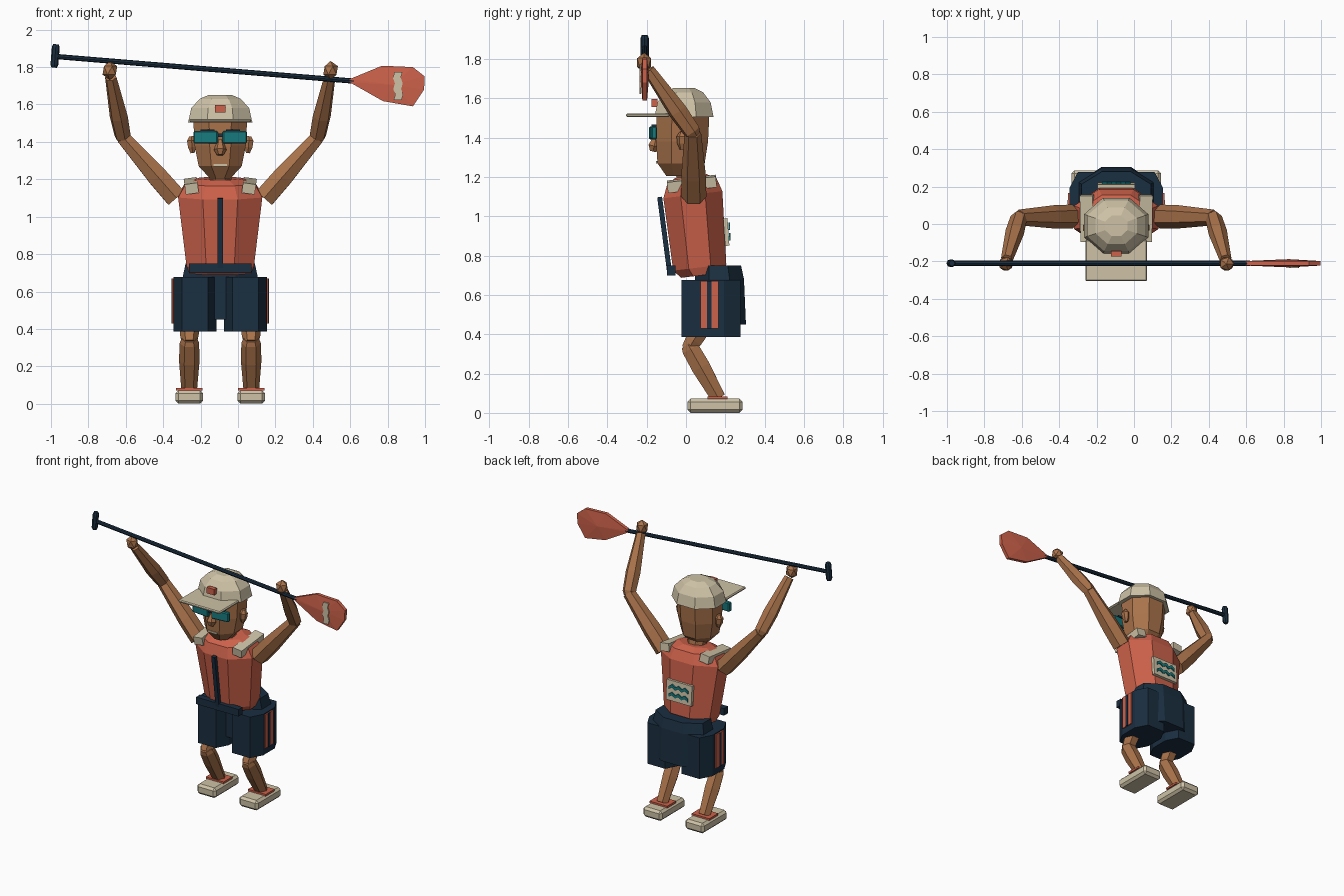
import bpy, bmesh, math
from mathutils import Vector, Matrix

cube = bpy.data.objects.get("Cube")
if cube:
    bpy.data.objects.remove(cube)

CX = -0.095  # body centre line


def material(name, rgb):
    m = bpy.data.materials.new(name)
    m.use_nodes = True
    col = tuple((c / 255) ** 2.2 for c in rgb) + (1.0,)
    m.diffuse_color = col
    m.node_tree.nodes["Principled BSDF"].inputs["Base Color"].default_value = col
    return m


SKIN = material("skin brown", (168, 114, 76))
RED = material("coral red", (204, 98, 76))
NAVY = material("navy", (32, 50, 66))
BEIGE = material("beige", (205, 193, 165))
TEAL = material("teal", (30, 122, 126))


def finish(name, bm, mat):
    bmesh.ops.recalc_face_normals(bm, faces=bm.faces)
    me = bpy.data.meshes.new(name)
    bm.to_mesh(me)
    bm.free()
    me.materials.append(mat)
    ob = bpy.data.objects.new(name, me)
    bpy.context.scene.collection.objects.link(ob)
    return ob


def box(name, mat, centre, size, rx=0, ry=0, rz=0, bevel=0):
    bm = bmesh.new()
    bmesh.ops.create_cube(bm, size=1, matrix=Matrix.Diagonal((*size, 1)))
    ob = finish(name, bm, mat)
    ob.location = centre
    ob.rotation_euler = (math.radians(rx), math.radians(ry), math.radians(rz))
    if bevel:
        b = ob.modifiers.new("Bevel", "BEVEL")
        b.width, b.segments = bevel, 1
    return ob


def skin_rings(name, mat, rings):
    """Bridge equal-length point rings and cap both ends."""
    bm = bmesh.new()
    loops = [[bm.verts.new(p) for p in ring] for ring in rings]
    n = len(loops[0])
    for a, b in zip(loops, loops[1:]):
        for i in range(n):
            j = (i + 1) % n
            bm.faces.new((a[i], a[j], b[j], b[i]))
    bm.faces.new(loops[0])
    bm.faces.new(loops[-1])
    return finish(name, bm, mat)


def loft(name, mat, rings, n=8, cx=CX, tilt=0.0):
    """Stack of flat-fronted rings: (z, centre y, radius x, radius y)."""
    out = []
    k = 1 / math.cos(math.pi / n)
    for z, cy, rx, ry in rings:
        ring = []
        for i in range(n):
            a = 2 * math.pi * (i + 0.5) / n
            dy = k * ry * math.sin(a)
            ring.append((cx + k * rx * math.cos(a), cy + dy, z + tilt * dy))
        out.append(ring)
    return skin_rings(name, mat, out)


def limb(name, mat, a, b, profile, n=6):
    """Tapered bar from a to b; profile holds (fraction, radius)."""
    a, b = Vector(a), Vector(b)
    q = (b - a).to_track_quat("Z", "Y")
    rings = []
    for t, r in profile:
        c = a.lerp(b, t)
        rings.append([c + q @ Vector((r * math.cos(2 * math.pi * i / n),
                                      r * math.sin(2 * math.pi * i / n), 0)) for i in range(n)])
    return skin_rings(name, mat, rings)


def wave(name, mat, start, step, swing, count, width, depth):
    """Thin zigzag ribbon in the xz plane."""
    start, step, swing = Vector(start), Vector(step), Vector(swing)
    side = swing.normalized() * width / 2
    d = Vector((0, depth / 2, 0))
    rings = []
    for i in range(count):
        c = start + step * i + swing * (1 if i % 2 else -1)
        rings.append([c - side - d, c + side - d, c + side + d, c - side + d])
    return skin_rings(name, mat, rings)


# Torso, neck and hips
loft("vest", RED, [(0.70, 0.08, 0.165, 0.105), (0.74, 0.07, 0.18, 0.135),
                   (1.11, 0.035, 0.225, 0.15), (1.18, 0.03, 0.185, 0.125),
                   (1.205, 0.025, 0.11, 0.08)], tilt=0.12)
loft("neck", SKIN, [(1.15, 0.02, 0.06, 0.06), (1.26, 0.0, 0.06, 0.06)])
loft("shorts_hips", NAVY, [(0.45, 0.175, 0.19, 0.13), (0.68, 0.17, 0.2, 0.125),
                           (0.75, 0.165, 0.185, 0.115)])
box("zip", NAVY, (CX, -0.108, 0.9), (0.027, 0.025, 0.4), rx=7.5)
box("belt", NAVY, (CX, -0.075, 0.725), (0.335, 0.045, 0.05))

# Back patch with waves
box("back_patch", BEIGE, (CX, 0.205, 0.92), (0.2, 0.022, 0.14), rx=4)
for k, z in enumerate((0.95, 0.895)):
    wave("patch_wave", TEAL, (CX - 0.075, 0.219 + k * 0.003, z), (0.025, 0, 0),
         (0, 0, 0.008), 7, 0.022, 0.008)

# Head and face
loft("head", SKIN, [(1.205, -0.035, 0.055, 0.065), (1.27, -0.025, 0.115, 0.12),
                    (1.38, -0.02, 0.137, 0.132), (1.54, -0.015, 0.145, 0.135)])
limb("nose", SKIN, (CX, -0.15, 1.41), (CX, -0.168, 1.33),
     [(0, 0.014), (0.65, 0.034), (1, 0.018)])
box("mouth", BEIGE, (CX, -0.146, 1.275), (0.07, 0.012, 0.012))
box("glasses_bridge", NAVY, (CX, -0.17, 1.435), (0.06, 0.02, 0.018))

# Cap
loft("cap_dome", BEIGE, [(1.505, -0.01, 0.172, 0.15), (1.52, -0.01, 0.168, 0.147),
                         (1.58, -0.01, 0.155, 0.135), (1.63, -0.01, 0.11, 0.098),
                         (1.652, -0.01, 0.06, 0.055)])
box("cap_brim", BEIGE, (CX, -0.195, 1.514), (0.33, 0.22, 0.018), bevel=0.006)
box("cap_badge", RED, (CX, -0.16, 1.577), (0.058, 0.03, 0.042))

for s, side in ((-1, "right"), (1, "left")):
    def at(x, y, z):
        return (CX + s * x, y, z)

    # Face sides
    ear = limb(side + "_ear", SKIN, at(0.148, -0.02, 1.34), at(0.155, -0.02, 1.43),
               [(0, 0.012), (0.35, 0.025), (0.75, 0.028), (1, 0.012)])
    box(side + "_lens", TEAL, at(0.077, -0.168, 1.425), (0.13, 0.03, 0.066), rz=s * 5, bevel=0.006)
    box(side + "_lens_frame", NAVY, at(0.068, -0.162, 1.46), (0.075, 0.026, 0.012))

    # Shoulder pad
    box(side + "_shoulder_pad", BEIGE, at(0.155, 0.03, 1.165), (0.07, 0.25, 0.055),
        rx=7, ry=s * 8)

    # Arm
    shoulder, elbow = at(0.235, 0.04, 1.1), at(0.52, 0.035, 1.425)
    wrist = at(0.585, -0.19, 1.745)
    limb(side + "_upper_arm", SKIN, shoulder, elbow, [(0, 0.064), (0.35, 0.062), (1, 0.042)])
    limb(side + "_forearm", SKIN, elbow, wrist, [(-0.05, 0.03), (0.02, 0.045), (0.35, 0.05), (1, 0.032)])
    bm = bmesh.new()
    bmesh.ops.create_icosphere(bm, subdivisions=1, radius=0.046,
                               matrix=Matrix.Diagonal((0.95, 0.9, 1.1, 1)))
    hand = finish(side + "_hand", bm, SKIN)
    hand.location = at(0.59, -0.213, 1.782)

    # Shorts leg with side stripe
    hx, hy, ch_x, ch_y = 0.115, 0.15, 0.045, 0.085
    outline = []
    for qx, qy in ((1, 1), (-1, 1), (-1, -1), (1, -1)):
        pair = [(qx * hx, qy * (hy - ch_y)), (qx * (hx - ch_x), qy * hy)]
        outline += pair if qx * qy > 0 else pair[::-1]
    skin_rings(side + "_shorts_leg", NAVY,
               [[at(0.135 + x, 0.128 + y, z) for x, y in outline] for z in (0.385, 0.677)])
    box(side + "_shorts_stripe", RED, at(0.25, 0.12, 0.55), (0.016, 0.09, 0.24))
    box(side + "_stripe_gap", NAVY, at(0.252, 0.118, 0.55), (0.018, 0.022, 0.24))

    # Leg and shoe
    knee = at(0.165, 0.018, 0.335)
    limb(side + "_thigh", SKIN, at(0.165, 0.12, 0.5), knee, [(0, 0.06), (0.8, 0.05), (1.08, 0.04)])
    limb(side + "_shin", SKIN, knee, at(0.166, 0.165, 0.075),
         [(-0.05, 0.042), (0.04, 0.052), (0.4, 0.055), (1, 0.042)])
    box(side + "_shoe", BEIGE, at(0.166, 0.147, 0.036), (0.148, 0.28, 0.072), bevel=0.016)
    box(side + "_shoe_trim", RED, at(0.166, 0.16, 0.077), (0.14, 0.1, 0.014))

# Paddle
PY = -0.21
limb("paddle_shaft", NAVY, (-0.98, PY, 1.857), (0.62, PY, 1.725), [(0, 0.014), (1, 0.014)], n=8)
limb("paddle_grip", NAVY, (-0.983, PY, 1.797), (-0.973, PY, 1.922),
     [(0, 0.015), (0.12, 0.021), (0.88, 0.021), (1, 0.015)], n=8)
edge = [(0.595, 1.735), (0.77, 1.807), (0.935, 1.8), (0.998, 1.75),
        (0.995, 1.68), (0.935, 1.59), (0.775, 1.618), (0.595, 1.72)]
bm = bmesh.new()
rims = [[bm.verts.new((x, PY + d, z)) for x, z in edge] for d in (-0.012, 0.012)]
for rim, d in zip(rims, (-0.022, 0.022)):
    hub = bm.verts.new((0.83, PY + d, 1.705))
    for i in range(len(rim)):
        bm.faces.new((rim[i - 1], rim[i], hub))
for i in range(len(edge)):
    bm.faces.new((rims[0][i - 1], rims[0][i], rims[1][i], rims[1][i - 1]))
finish("paddle_blade", bm, RED)
wave("blade_stripe", BEIGE, (0.858, PY - 0.022, 1.623), (-0.001, 0, 0.03), (0.005, 0, 0),
     6, 0.042, 0.008)
